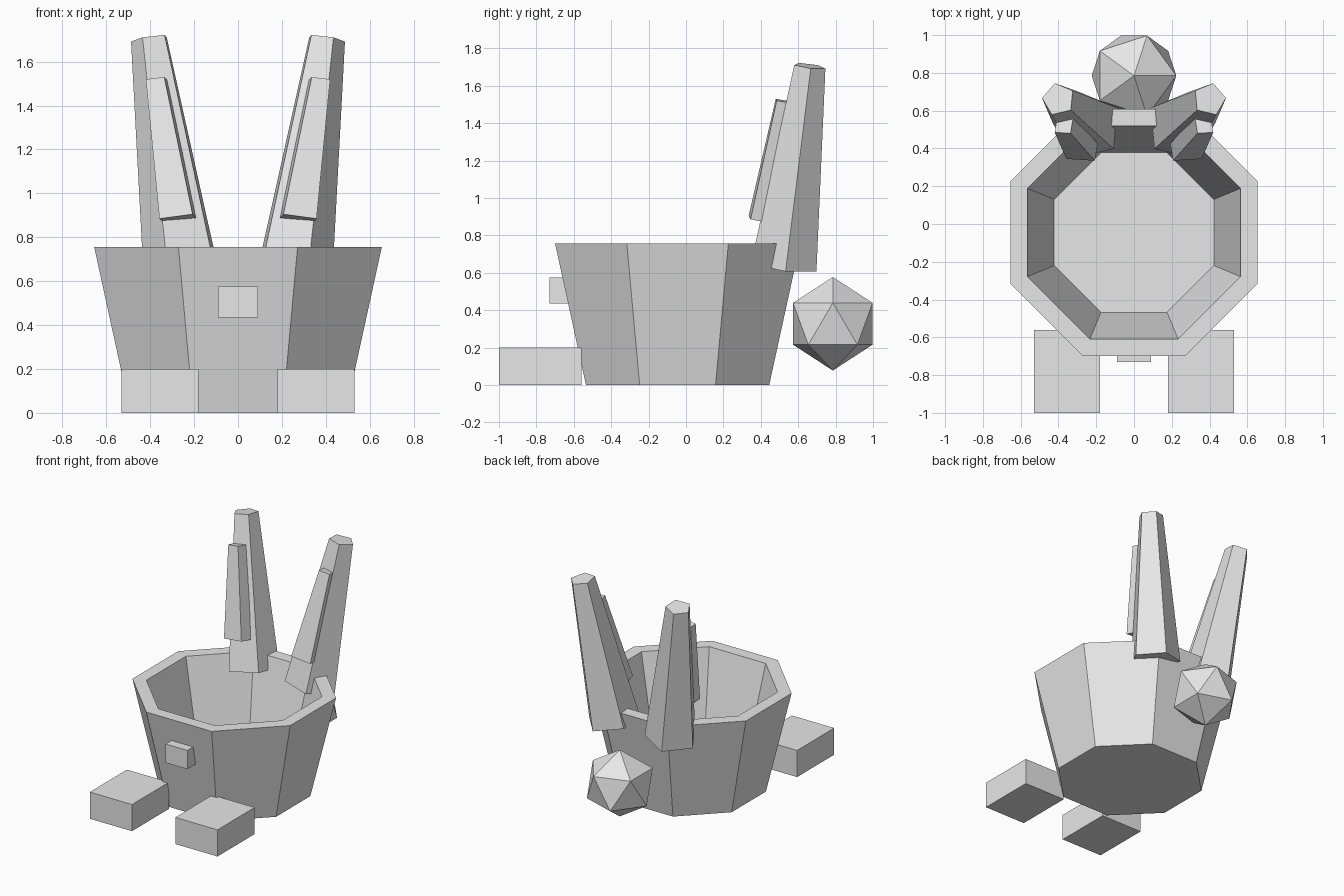
import bpy, bmesh
from math import pi, sin, cos, radians
from mathutils import Vector, Matrix

cube = bpy.data.objects.get("Cube")
if cube:
    bpy.data.objects.remove(cube, do_unlink=True)

grey = bpy.data.materials.new("plain grey")
grey.use_nodes = True
grey.diffuse_color = (0.8, 0.8, 0.8, 1)
grey.node_tree.nodes["Principled BSDF"].inputs["Base Color"].default_value = (0.8, 0.8, 0.8, 1)


def finish(bm, name, mirrored=False):
    """Turn a bmesh into a flat shaded object, optionally mirrored across x."""
    bmesh.ops.recalc_face_normals(bm, faces=bm.faces)
    mesh = bpy.data.meshes.new(name)
    bm.to_mesh(mesh)
    bm.free()
    mesh.materials.append(grey)
    ob = bpy.data.objects.new(name, mesh)
    bpy.context.collection.objects.link(ob)
    if mirrored:
        ob.modifiers.new("Mirror", "MIRROR").use_mirror_merge = False
    return ob


def box(name, low, high, mirrored=False):
    low, high = Vector(low), Vector(high)
    bm = bmesh.new()
    bmesh.ops.create_cube(bm, size=1, matrix=Matrix.Translation((low + high) / 2)
                          @ Matrix.Diagonal((high - low).to_4d()))
    return finish(bm, name, mirrored)


def loft(bm, rings):
    """Join successive rings of points with quads and cap both ends."""
    loops = [[bm.verts.new(p) for p in ring] for ring in rings]
    n = len(loops[0])
    for a, b in zip(loops, loops[1:]):
        for i in range(n):
            j = (i + 1) % n
            bm.faces.new((a[i], a[j], b[j], b[i]))
    bm.faces.new(loops[0])
    bm.faces.new(loops[-1])


# Octagonal tub: outer wall, rim, inner wall and floor
def octagon(apothem, z):
    r = apothem / cos(pi / 8)
    return [(r * cos(pi / 8 + i * pi / 4), r * sin(pi / 8 + i * pi / 4) - 0.045, z)
            for i in range(8)]


bm = bmesh.new()
loft(bm, [octagon(0.49, 0), octagon(0.655, 0.755),
          octagon(0.565, 0.755), octagon(0.423, 0.1)])
finish(bm, "tub")

# Feet and nose
box("feet", (0.18, -1, 0), (0.53, -0.56, 0.2), mirrored=True)
box("nose", (-0.09, -0.73, 0.435), (0.09, -0.59, 0.575))

# Faceted ball tail
bm = bmesh.new()
bmesh.ops.create_icosphere(bm, subdivisions=1, radius=0.25,
                           matrix=Matrix.Translation((0, 0.785, 0.327)))
finish(bm, "tail")

# Ears: tapered five-sided beams, leaning out and back
base, tip = Vector((-0.246, 0.518, 0.635)), Vector((-0.4, 0.66, 1.705))
turn = Vector((0, 0, 1)).rotation_difference(tip - base)


def pentagon(centre, radius):
    angles = [radians(175 + 72 * i) for i in range(5)]
    return [centre + turn @ Vector((radius * cos(a), radius * sin(a), 0)) for a in angles]


bm = bmesh.new()
loft(bm, [pentagon(base, 0.186), pentagon(tip, 0.0885)])
finish(bm, "ears", mirrored=True)

# Raised inner ear panels
front = [Vector(p) for p in ((-0.358, 0.345, 0.885), (-0.207, 0.335, 0.905),
                             (-0.336, 0.48, 1.53), (-0.42, 0.485, 1.52))]
depth = Vector((0.015, 0.09, -0.016))
bm = bmesh.new()
loft(bm, [front, [p + depth for p in front]])
finish(bm, "inner_ears", mirrored=True)
